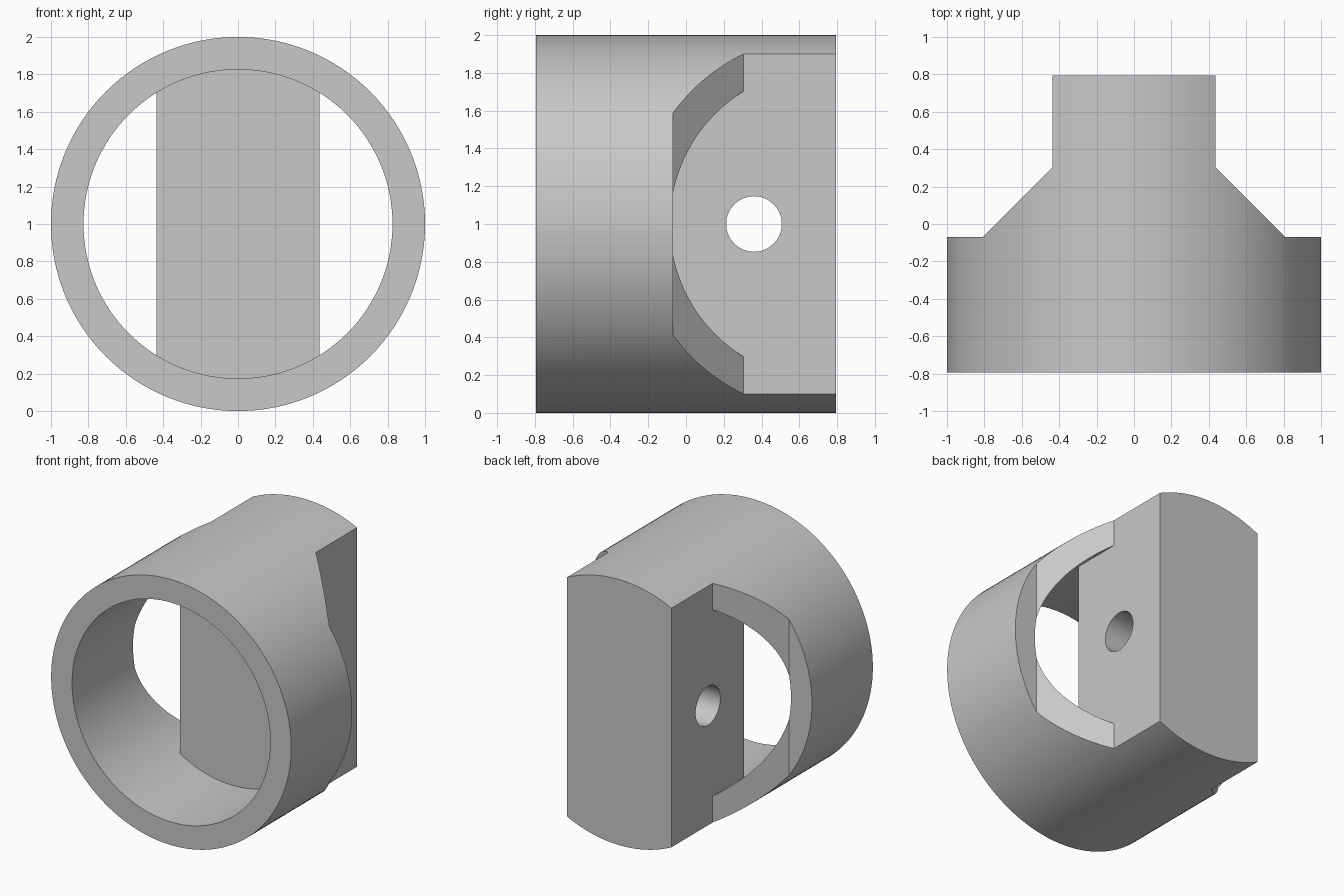
import bpy, bmesh, math
from mathutils import Vector

cube = bpy.data.objects.get("Cube")
if cube:
    bpy.data.objects.remove(cube, do_unlink=True)

R_OUT, R_BORE, R_PIN = 1.0, 0.826, 0.147
HALF_LEN = 0.795     # half length along y
TONGUE = 0.435       # half width of the tongue
SHOULDER = -0.07     # y of the shoulder and of the bore floor


def prism(name, points, offset):
    """Closed solid: a planar outline swept along an offset vector."""
    bm = bmesh.new()
    face = bm.faces.new([bm.verts.new(p) for p in points])
    swept = bmesh.ops.extrude_face_region(bm, geom=[face])["geom"]
    verts = [v for v in swept if isinstance(v, bmesh.types.BMVert)]
    bmesh.ops.translate(bm, verts=verts, vec=Vector(offset))
    bmesh.ops.recalc_face_normals(bm, faces=bm.faces)
    mesh = bpy.data.meshes.new(name)
    bm.to_mesh(mesh)
    bm.free()
    obj = bpy.data.objects.new(name, mesh)
    bpy.context.collection.objects.link(obj)
    return obj


def circle(radius, n, place):
    steps = [2 * math.pi * i / n for i in range(n)]
    return [place(radius * math.cos(a), radius * math.sin(a)) for a in steps]


def y_cylinder(name, radius, y0, y1):
    outline = circle(radius, 128, lambda a, b: (a, y0, 1 + b))
    return prism(name, outline, (0, y1 - y0, 0))


def plan_prism(name, half):
    """Mirror a half plan outline in x and sweep it upwards."""
    outline = half + [(-x, y) for x, y in reversed(half)]
    return prism(name, [(x, y, -0.5) for x, y in outline], (0, 0, 3))


def combine(target, tool, operation):
    mod = target.modifiers.new(operation.title(), "BOOLEAN")
    mod.operation, mod.solver, mod.object = operation, "EXACT", tool
    bpy.ops.object.select_all(action="DESELECT")
    bpy.context.view_layer.objects.active = target
    target.select_set(True)
    bpy.ops.object.modifier_apply(modifier=mod.name)
    bpy.data.objects.remove(tool, do_unlink=True)


# Round blank
body = y_cylinder("socket_body", R_OUT, -HALF_LEN, HALF_LEN)

# Bore that leaves the central tongue standing
bore = y_cylinder("bore_cutter", R_BORE, -1, 0.6)
keep = plan_prism("tongue_keep", [(TONGUE, SHOULDER), (TONGUE, 1)])
combine(bore, keep, "DIFFERENCE")
combine(body, bore, "DIFFERENCE")

# Shoulders, slanted sides and flat tongue, seen in plan
envelope = plan_prism("plan_envelope", [
    (1.2, -1), (1.2, SHOULDER), (0.81, SHOULDER), (TONGUE, 0.305), (TONGUE, 1)])
combine(body, envelope, "INTERSECT")

# Cross hole through the tongue
pin = prism("pin_cutter", circle(R_PIN, 64, lambda a, b: (-1, 0.36 + a, 1 + b)), (2, 0, 0))
combine(body, pin, "DIFFERENCE")

# Plain grey finish
grey = bpy.data.materials.new("plain_grey")
grey.use_nodes = True
colour = (0.58, 0.58, 0.58, 1)
grey.diffuse_color = colour
grey.node_tree.nodes["Principled BSDF"].inputs["Base Color"].default_value = colour
body.data.materials.clear()
body.data.materials.append(grey)
for poly in body.data.polygons:
    poly.material_index = 0

bpy.ops.object.select_all(action="DESELECT")
bpy.context.view_layer.objects.active = body
body.select_set(True)
bpy.ops.object.shade_smooth_by_angle(angle=math.radians(30))
